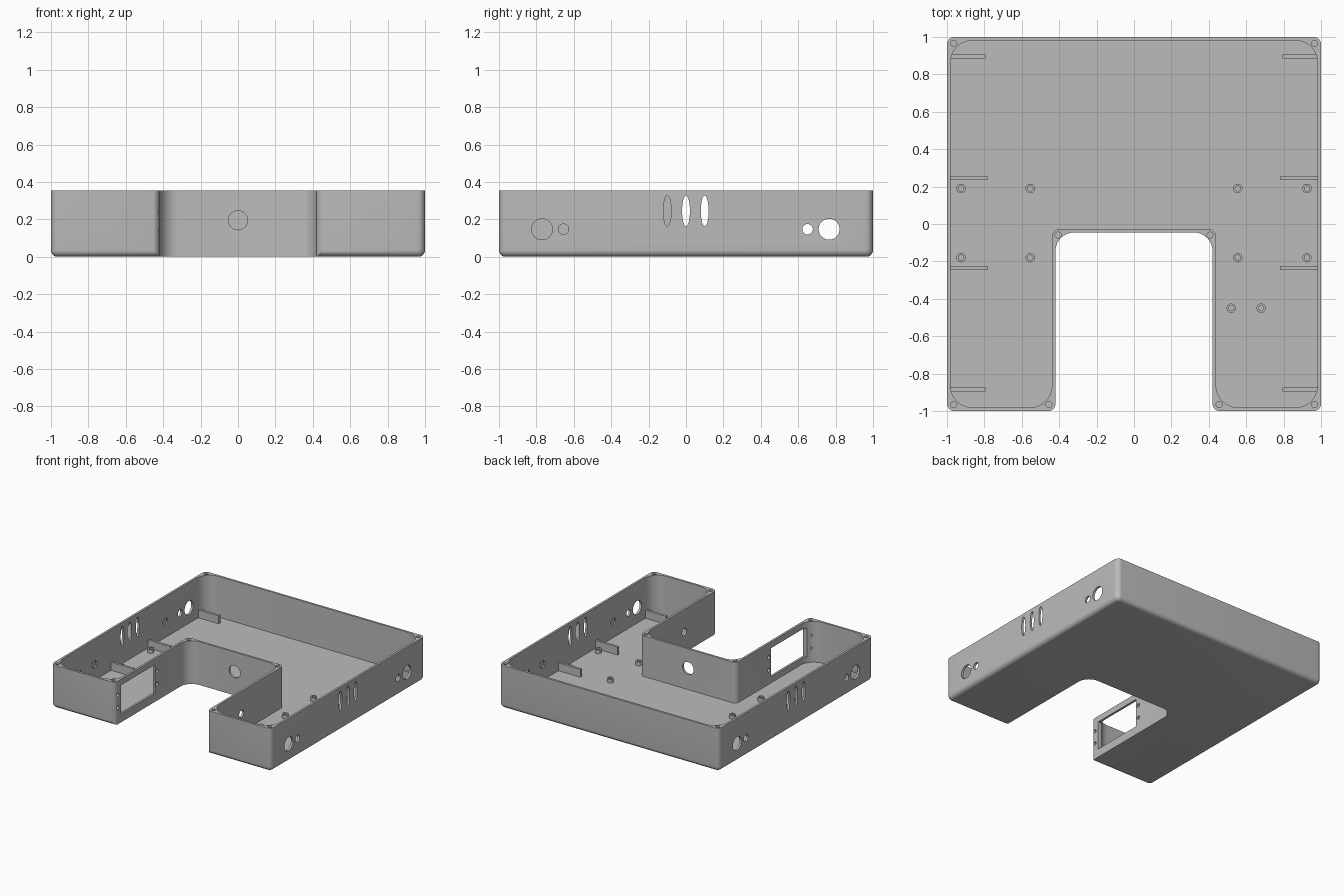
import bpy, bmesh
from math import pi, sin, cos
from mathutils import Matrix, Vector

if "Cube" in bpy.data.objects:
    bpy.data.objects.remove(bpy.data.objects["Cube"])

HEIGHT, FLOOR = 0.355, 0.02

grey = bpy.data.materials.new("plain_grey")
grey.use_nodes = True
grey.diffuse_color = (0.5, 0.5, 0.5, 1)
grey.node_tree.nodes["Principled BSDF"].inputs["Base Color"].default_value = (0.5, 0.5, 0.5, 1)


def make(name, bm):
    bmesh.ops.recalc_face_normals(bm, faces=bm.faces)
    mesh = bpy.data.meshes.new(name)
    bm.to_mesh(mesh)
    bm.free()
    mesh.materials.append(grey)
    ob = bpy.data.objects.new(name, mesh)
    bpy.context.collection.objects.link(ob)
    return ob


def smooth(ob):
    bpy.ops.object.select_all(action='DESELECT')
    ob.select_set(True)
    bpy.context.view_layer.objects.active = ob
    bpy.ops.object.shade_smooth_by_angle(angle=pi / 6)


def rounded(corners, steps=8):
    """Outline with each right-angled corner (x, y, radius) filleted."""
    out = []
    for i, (x, y, r) in enumerate(corners):
        p = Vector((x, y))
        if r == 0:
            out.append(p)
            continue
        u = (Vector(corners[i - 1][:2]) - p).normalized()
        v = (Vector(corners[(i + 1) % len(corners)][:2]) - p).normalized()
        for k in range(steps + 1):
            a = pi / 2 * k / steps
            out.append(p + r * (u + v - v * cos(a) - u * sin(a)))
    return out


def loft(name, rings):
    """Closed solid through a list of (outline, z)."""
    bm = bmesh.new()
    loops = [[bm.verts.new((p.x, p.y, z)) for p in outline] for outline, z in rings]
    for a, b in zip(loops, loops[1:]):
        for i in range(len(a)):
            bm.faces.new((a[i - 1], a[i], b[i], b[i - 1]))
    bm.faces.new(loops[0])
    bm.faces.new(loops[-1])
    return make(name, bm)


def cut(ob, cutter):
    cutter.hide_render = True
    mod = ob.modifiers.new("cut", 'BOOLEAN')
    mod.operation, mod.solver, mod.object = 'DIFFERENCE', 'EXACT', cutter
    bpy.ops.object.select_all(action='DESELECT')
    ob.select_set(True)
    bpy.context.view_layer.objects.active = ob
    bpy.ops.object.modifier_apply(modifier=mod.name)
    bpy.data.objects.remove(cutter)


def drill(bm, pos, axis, ry, depth, rz=None):
    """Round or oval cylinder along an axis."""
    turn = {'X': Matrix.Rotation(pi / 2, 4, 'Y'), 'Y': Matrix.Rotation(pi / 2, 4, 'X'),
            'Z': Matrix.Identity(4)}[axis]
    stretch = Matrix.Diagonal((1, 1, (rz or ry) / ry, 1))
    bmesh.ops.create_cone(bm, cap_ends=True, segments=32, radius1=ry, radius2=ry, depth=depth,
                          matrix=Matrix.Translation(pos) @ stretch @ turn)


def box(bm, lo, hi):
    lo, hi = Vector(lo), Vector(hi)
    bmesh.ops.create_cube(bm, size=1, matrix=Matrix.Translation((lo + hi) / 2)
                          @ Matrix.Diagonal((*(hi - lo), 1)))


# Outer block with a rounded bottom edge
FILLET = 0.035
rings = []
for k in range(7):
    a = pi / 2 * k / 6
    d = FILLET * (1 - sin(a))
    s, r = 1 - d, 0.04 - d
    rings.append((rounded([(-s, -s, r), (s, -s, r), (s, s, r), (-s, s, r)]), FILLET * (1 - cos(a))))
rings.append((rings[-1][0], HEIGHT))
case = loft("case_tray", rings)

# Front notch with flared mouth
front = -1.001
notch = rounded([(-0.5, -1.2, 0), (-0.5, front, 0), (-0.42, front, 0.04), (-0.42, -0.045, 0.1),
                 (0.42, -0.045, 0.1), (0.42, front, 0.04), (0.5, front, 0), (0.5, -1.2, 0)])
cut(case, loft("notch_cutter", [(notch, -0.1), (notch, 0.5)]))

# Inner cavity, its corners leave room for the lid screws
W, N, R = 0.982, 0.438, 0.12
cavity = rounded([(-W, -W, R), (-N, -W, R), (-N, -0.027, 0.04), (N, -0.027, 0.04),
                  (N, -W, R), (W, -W, R), (W, W, R), (-W, W, R)])
cut(case, loft("cavity_cutter", [(cavity, FLOOR), (cavity, 0.5)]))

# Openings in the walls and rim
bm = bmesh.new()
for side in (-1, 1):
    for y, r in ((-0.77, 0.056), (-0.655, 0.028), (0.65, 0.028), (0.765, 0.056)):
        drill(bm, (side, y, 0.147), 'X', r, 0.2)
    for y in (-0.1, 0, 0.1):
        drill(bm, (side, y, 0.245), 'X', 0.021, 0.2, 0.082)
    for y in (-0.46, 0.46):
        drill(bm, (side * 0.942, y, 0.15), 'X', 0.03, 0.1)
    for x, y in ((0.965, 0.965), (0.965, -0.965), (0.455, -0.965), (0.406, -0.059)):
        drill(bm, (side * x, y, HEIGHT), 'Z', 0.016, 0.16)
drill(bm, (0, -0.04, 0.195), 'Y', 0.051, 0.1)
drill(bm, (0.43, -0.58, 0.17), 'X', 0.03, 0.1)
box(bm, (-0.48, -0.92, 0.07), (-0.38, -0.48, 0.305))
for y in (-0.96, -0.45):
    for z in (0.135, 0.24):
        drill(bm, (-0.43, y, z), 'X', 0.015, 0.1)
cut(case, make("opening_cutter", bm))
smooth(case)

# Support ribs along the side walls
for side, word in ((-1, "right"), (1, "left")):
    bm = bmesh.new()
    for y, x in ((0.895, 0.795), (0.245, 0.78), (-0.235, 0.78), (-0.885, 0.795)):
        ends = sorted((side * x, side * 0.988))
        box(bm, (ends[0], y - 0.01, FLOOR - 0.005), (ends[1], y + 0.01, 0.085))
    make("support_ribs_" + word, bm)

# Hollow mounting standoffs
spots = [(s * x, y) for s in (-1, 1) for x in (0.925, 0.555) for y in (0.19, -0.18)]
spots += [(0.52, -0.45), (0.68, -0.45)]
for x, y in spots:
    bm = bmesh.new()
    ring = [bm.verts.new((x + r, y, z)) for r, z in
            ((0.014, FLOOR - 0.005), (0.025, FLOOR - 0.005), (0.025, 0.05), (0.014, 0.05))]
    edges = [bm.edges.new((ring[i - 1], ring[i])) for i in range(4)]
    bmesh.ops.spin(bm, geom=ring + edges, cent=(x, y, 0), axis=(0, 0, 1), angle=2 * pi, steps=24)
    bmesh.ops.remove_doubles(bm, verts=bm.verts, dist=0.0001)
    smooth(make("standoff", bm))
